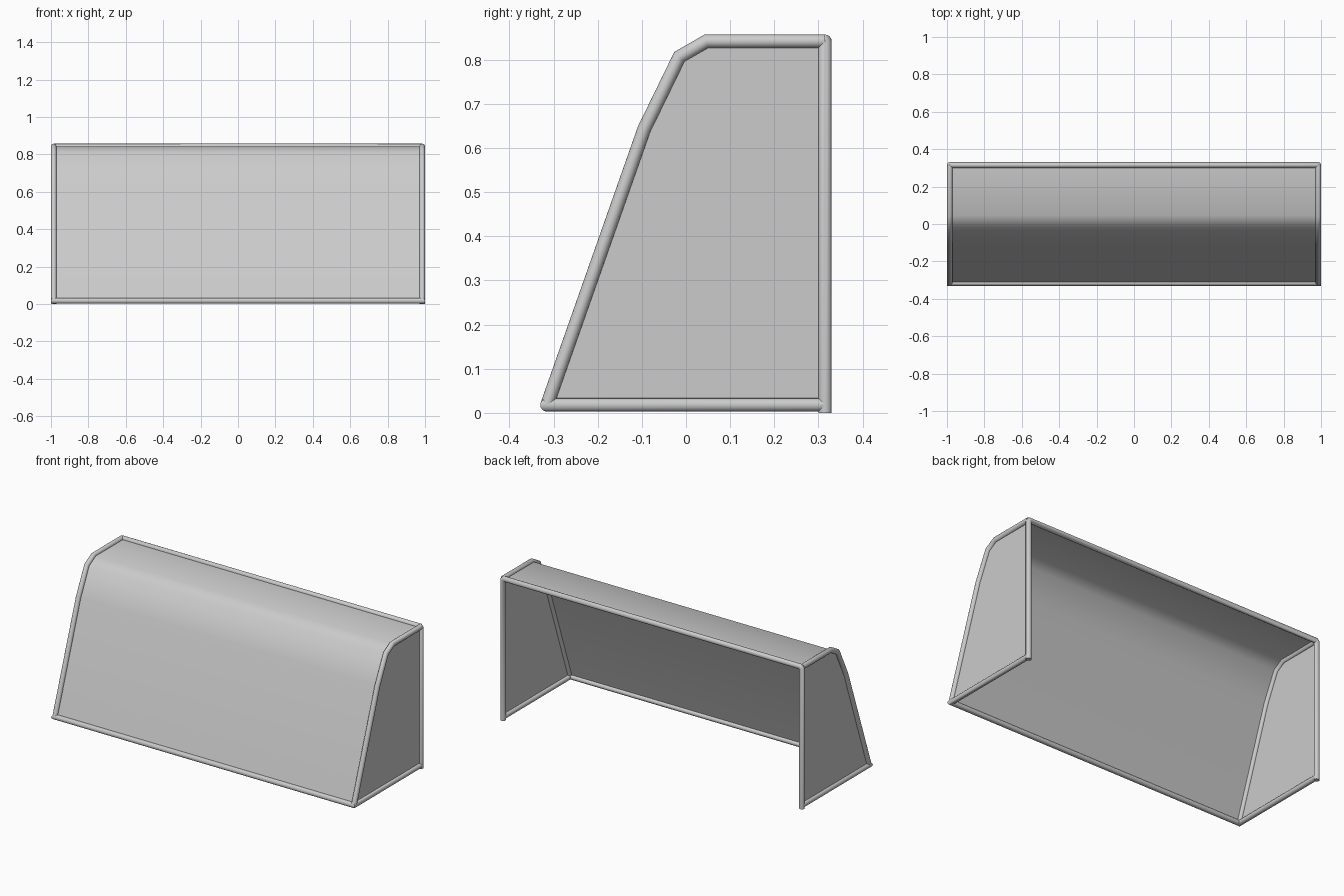
import bpy, bmesh, math
from mathutils import Vector

if "Cube" in bpy.data.objects:
    bpy.data.objects.remove(bpy.data.objects["Cube"])

R = 0.0152      # tube radius
X = 0.985       # half width to tube centres
Y = 0.315       # half depth to tube centres
TOP = 0.842
LOW = 0.018


def finish(name, bm, angle):
    me = bpy.data.meshes.new(name)
    bm.to_mesh(me)
    bm.free()
    ob = bpy.data.objects.new(name, me)
    bpy.context.collection.objects.link(ob)
    bpy.ops.object.select_all(action='DESELECT')
    ob.select_set(True)
    bpy.context.view_layer.objects.active = ob
    bpy.ops.object.shade_smooth_by_angle(angle=math.radians(angle))
    return ob


def tube(name, points, side, sides=16):
    """Sweep a circle along a planar path with mitred corners; side = plane normal."""
    pts = [Vector(p) for p in points]
    n = Vector(side).normalized()
    bm = bmesh.new()
    rings = []
    for i, p in enumerate(pts):
        a = (p - pts[i - 1]).normalized() if i else (pts[1] - p).normalized()
        b = (pts[i + 1] - p).normalized() if i < len(pts) - 1 else a
        t = (a + b).normalized()
        m = n.cross(t) / max(t.dot(a), 0.3)
        rings.append([bm.verts.new(p + R * (math.cos(k) * m + math.sin(k) * n))
                      for k in (2 * math.pi * j / sides for j in range(sides))])
    for r, s in zip(rings, rings[1:]):
        for j in range(sides):
            k = (j + 1) % sides
            bm.faces.new((r[j], r[k], s[k], s[j]))
    bm.faces.new(rings[0])
    bm.faces.new(rings[-1])
    bmesh.ops.recalc_face_normals(bm, faces=bm.faces)
    return finish(name, bm, 40)


# Side outline (y, z), from crossbar over the top and down the back
profile = [(Y, TOP), (0.046, TOP), (-0.015, 0.807), (-0.095, 0.643), (-Y, LOW)]

# Posts and crossbar
c = 0.008
tube("goal_mouth_frame", [(-X, Y, 0), (-X, Y, TOP - c), (-X + c, Y, TOP),
                          (X - c, Y, TOP), (X, Y, TOP - c), (X, Y, 0)], (0, 1, 0))

# Ground frame
tube("ground_frame", [(-X, Y, LOW), (-X, -Y, LOW), (X, -Y, LOW), (X, Y, LOW)], (0, 0, 1))

# Bent side rails and side panels
for label, x in (("left", -X), ("right", X)):
    tube(label + "_side_rail", [(x, y, z) for y, z in profile], (1, 0, 0))
    bm = bmesh.new()
    outline = profile + [(Y, LOW)]
    if x < 0:
        outline = outline[::-1]
    f = bm.faces.new([bm.verts.new((x, y, z)) for y, z in outline])
    f.normal_update()
    if f.normal.x * x < 0:
        f.normal_flip()
    finish(label + "_side_net", bm, 30)

# Top and back net sheet
bm = bmesh.new()
rows = [[bm.verts.new((x, y, z)) for x in (-X, X)] for y, z in profile]
for a, b in zip(rows, rows[1:]):
    bm.faces.new((a[0], b[0], b[1], a[1]))
finish("back_net", bm, 60)
